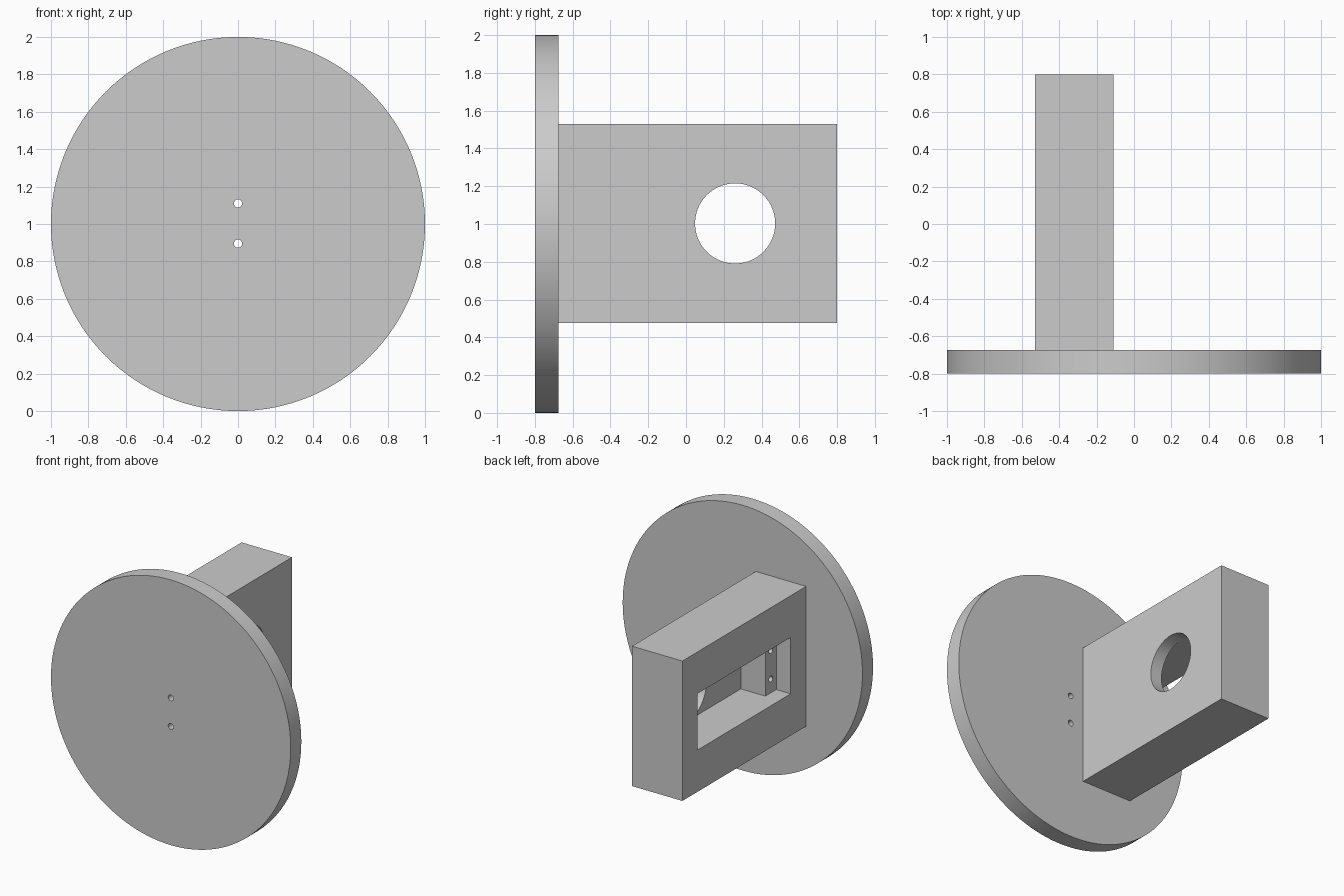
import bpy
import math

default = bpy.data.objects.get("Cube")
if default:
    bpy.data.objects.remove(default, do_unlink=True)

grey = bpy.data.materials.new("plain grey")
grey.use_nodes = True
colour = (0.6, 0.6, 0.6, 1)
grey.diffuse_color = colour
grey.node_tree.nodes["Principled BSDF"].inputs["Base Color"].default_value = colour


def finish(name):
    obj = bpy.context.object
    obj.name = name
    obj.data.materials.append(grey)
    bpy.ops.object.transform_apply(location=True, rotation=True, scale=True)
    return obj


def box(name, x, y, z):
    """Box from its (low, high) range on each axis."""
    spans = (x, y, z)
    bpy.ops.mesh.primitive_cube_add(size=1, location=[(a + b) / 2 for a, b in spans])
    bpy.context.object.scale = [b - a for a, b in spans]
    return finish(name)


def cylinder(name, axis, radius, centre, depth, sides):
    turn = (0, math.pi / 2, 0) if axis == "X" else (math.pi / 2, 0, 0)
    bpy.ops.mesh.primitive_cylinder_add(vertices=sides, radius=radius, depth=depth,
                                        location=centre, rotation=turn)
    return finish(name)


def cut(target, cutters):
    bpy.ops.object.select_all(action="DESELECT")
    target.select_set(True)
    bpy.context.view_layer.objects.active = target
    for cutter in cutters:
        cutter.hide_render = True
        mod = target.modifiers.new("cut", "BOOLEAN")
        mod.operation = "DIFFERENCE"
        mod.solver = "EXACT"
        mod.object = cutter
        bpy.ops.object.modifier_apply(modifier=mod.name)
        bpy.data.objects.remove(cutter, do_unlink=True)
    bpy.ops.object.shade_smooth_by_angle(angle=math.radians(30))


SCREW_HEIGHTS = (0.895, 1.11)
SCREW_RADIUS = 0.022

# Round base plate with two through holes at its centre
plate = cylinder("base_plate", "Y", 1, (0, -0.737, 1), 0.126, 128)
cut(plate, [cylinder("plate_hole", "Y", SCREW_RADIUS, (0, -0.74, z), 0.4, 32)
            for z in SCREW_HEIGHTS])

# Housing standing off the back of the plate
housing = box("housing", (-0.53, -0.11), (-0.675, 0.8), (0.475, 1.53))
opening = (0.79, 1.215)

# Stepped pocket: wide recess, narrower well, round window and ledge screw holes
cutters = [
    box("recess", (-0.7, -0.41), (-0.49, 0.62), opening),
    box("well", (-0.6, -0.205), (-0.36, 0.49), opening),
    cylinder("window", "X", 0.212, (-0.15, 0.26, 1.003), 0.3, 96),
]
for y in (-0.425, 0.555):
    for z in SCREW_HEIGHTS:
        cutters.append(cylinder("ledge_hole", "X", SCREW_RADIUS, (-0.41, y, z), 0.4, 32))
cut(housing, cutters)
